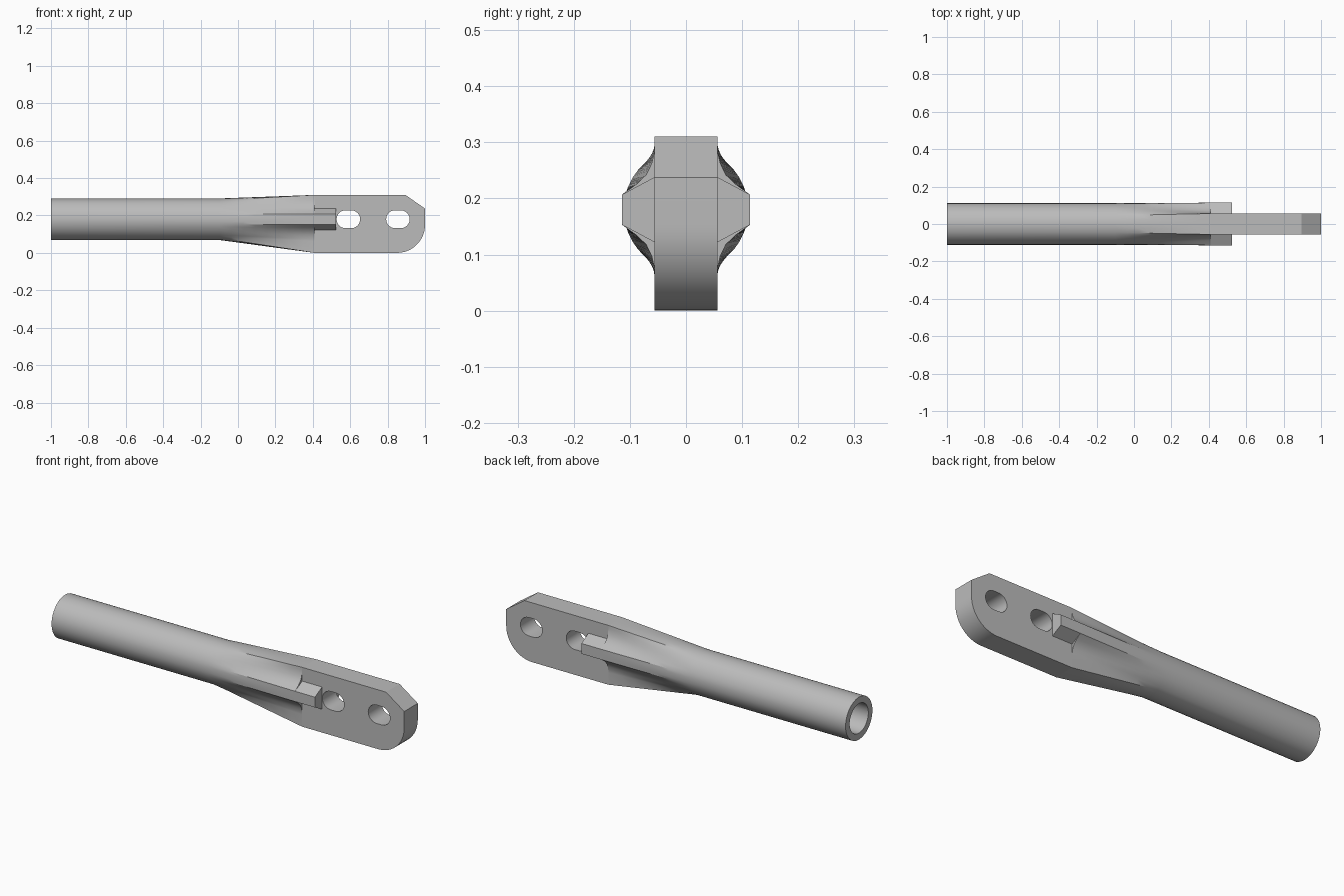
import bpy, bmesh, math
from math import sin, cos, pi, radians

cube = bpy.data.objects.get("Cube")
if cube:
    bpy.data.objects.remove(cube, do_unlink=True)

AXIS_Z = 0.18
RADIUS = 0.111
BORE = 0.077
HALF = 0.056          # half thickness of the blade
FLAT_X = 0.41         # where the tube has become a blade

steel = bpy.data.materials.new("grey_steel")
steel.use_nodes = True
grey = (0.5, 0.5, 0.5, 1)
steel.diffuse_color = grey
steel.node_tree.nodes["Principled BSDF"].inputs["Base Color"].default_value = grey


def finish(ob, angle=25):
    ob.data.materials.clear()
    ob.data.materials.append(steel)
    bpy.ops.object.select_all(action='DESELECT')
    ob.select_set(True)
    bpy.context.view_layer.objects.active = ob
    bpy.ops.object.shade_smooth_by_angle(angle=radians(angle))


def from_bmesh(name, bm):
    bmesh.ops.recalc_face_normals(bm, faces=bm.faces)
    mesh = bpy.data.meshes.new(name)
    bm.to_mesh(mesh)
    bm.free()
    ob = bpy.data.objects.new(name, mesh)
    bpy.context.collection.objects.link(ob)
    finish(ob)


# Quarter section: angle on the tube, and the point it moves to on the blade
quarter = [(0, 0.114, 0), (7, 0.114, 0.013), (14, 0.114, 0.027),
           (22, 0.089, 0.045), (31, 0.071, 0.062), (40, 0.061, 0.083),
           (50, HALF, 0.105), (58, HALF, 0.117), (66, HALF, 0.13),
           (78, 0.028, 0.13), (90, 0, 0.13)]


def half_section():
    upper = [(radians(a), y, z) for a, y, z in quarter]
    lower = [(-a, y, -0.18 if a > 1.1 else -z) for a, y, z in upper[1:]]
    return lower[::-1] + upper


right = half_section()
section = right + [(pi - a, -y, z) for a, y, z in right[-2:0:-1]]


def ring(bm, x, r, t=0.0):
    return [bm.verts.new((x, (1 - t) * r * cos(a) + t * y,
                          AXIS_Z + (1 - t) * r * sin(a) + t * z))
            for a, y, z in section]


def bridge(bm, a, b):
    n = len(a)
    for i in range(n):
        j = (i + 1) % n
        bm.faces.new((a[i], a[j], b[j], b[i]))


# Hollow tube that flattens into a ribbed blade
bm = bmesh.new()
START = -0.1
STEPS = 8
rings = [ring(bm, START, BORE), ring(bm, -1, BORE), ring(bm, -1, RADIUS)]
for s in range(STEPS + 1):
    t = s / STEPS
    rings.append(ring(bm, START + t * (FLAT_X - START), RADIUS, t))
for a, b in zip(rings, rings[1:]):
    bridge(bm, a, b)
bm.faces.new(rings[0])
bm.faces.new(rings[-1])
from_bmesh("tube_and_neck", bm)


# Flat blade with a chamfered top corner, rounded lower corner and two slots
def slot(cx):
    r, half = 0.048, 0.015
    pts = []
    for side, start in ((1, -pi / 2), (-1, pi / 2)):
        for i in range(13):
            a = start + pi * i / 12
            pts.append((cx + side * half + r * cos(a), AXIS_Z + r * sin(a)))
    return pts


R = 0.15
outline = [(FLAT_X, 0.31), (FLAT_X, 0)]
outline += [(1 - R + R * sin(a), R - R * cos(a))
            for a in (pi / 2 * i / 12 for i in range(13))]
outline += [(1, 0.237), (0.895, 0.31)]

curve = bpy.data.curves.new("blade", 'CURVE')
curve.dimensions = '2D'
curve.fill_mode = 'BOTH'
curve.extrude = HALF
for pts in (outline, slot(0.59), slot(0.855)):
    sp = curve.splines.new('POLY')
    sp.points.add(len(pts) - 1)
    for p, (x, z) in zip(sp.points, pts):
        p.co = (x, z, 0, 1)
    sp.use_cyclic_u = True
blade = bpy.data.objects.new("blade", curve)
blade.rotation_euler.x = pi / 2
bpy.context.collection.objects.link(blade)
bpy.ops.object.select_all(action='DESELECT')
blade.select_set(True)
bpy.context.view_layer.objects.active = blade
bpy.ops.object.convert(target='MESH')
bpy.ops.object.transform_apply(location=False, rotation=True, scale=False)
bm = bmesh.new()
bm.from_mesh(blade.data)
bmesh.ops.remove_doubles(bm, verts=bm.verts, dist=0.0001)
bmesh.ops.recalc_face_normals(bm, faces=bm.faces)
bm.to_mesh(blade.data)
bm.free()
finish(blade)

# Tapered rib ends on both sides of the blade
for name, s in (("back_rib", 1), ("front_rib", -1)):
    bm = bmesh.new()
    profile = [(0.05, -0.058), (HALF, -0.058), (0.114, -0.027),
               (0.114, 0.027), (HALF, 0.058), (0.05, 0.058)]
    ends = [[bm.verts.new((x, s * y, AXIS_Z + z)) for y, z in profile]
            for x in (FLAT_X - 0.01, 0.525)]
    bridge(bm, *ends)
    for e in ends:
        bm.faces.new(e)
    from_bmesh(name, bm)
